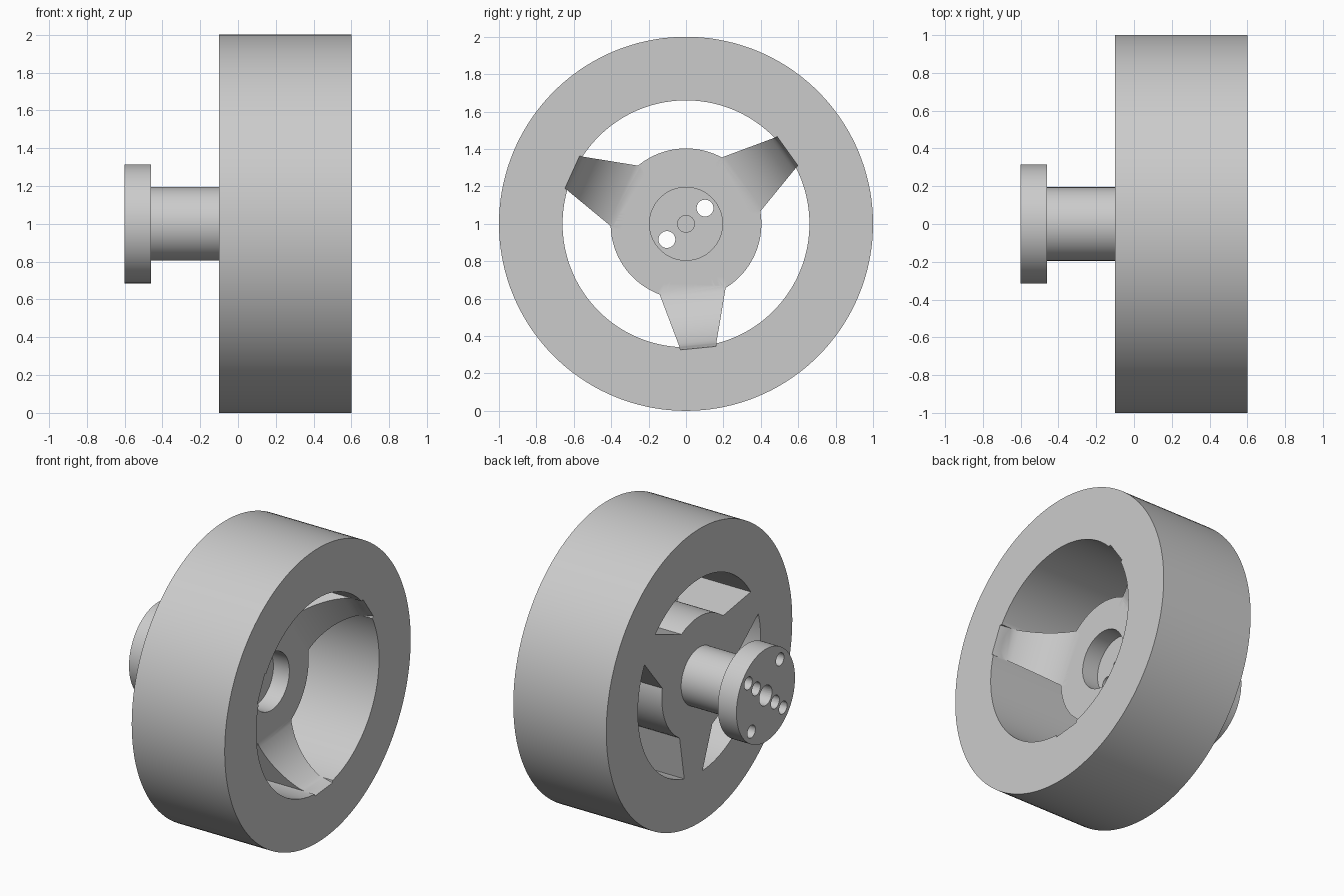
import bpy, bmesh
from math import sin, cos, radians, tau
from mathutils import Vector

cube = bpy.data.objects.get("Cube")
if cube:
    bpy.data.objects.remove(cube, do_unlink=True)

metal = bpy.data.materials.new("plain grey")
metal.use_nodes = True
GREY = (0.6, 0.6, 0.6, 1)
metal.diffuse_color = GREY
metal.node_tree.nodes["Principled BSDF"].inputs["Base Color"].default_value = GREY

BACK, FRONT, HUB_FRONT = -0.1, 0.6, 0.25
CENTRE = Vector((0, 0, 1))


def finish(name, bm):
    bmesh.ops.remove_doubles(bm, verts=bm.verts, dist=0.00001)
    bmesh.ops.recalc_face_normals(bm, faces=bm.faces)
    mesh = bpy.data.meshes.new(name)
    bm.to_mesh(mesh)
    bm.free()
    mesh.materials.append(metal)
    obj = bpy.data.objects.new(name, mesh)
    bpy.context.collection.objects.link(obj)
    return obj


def revolve(name, profile, closed=False, steps=144, centre=CENTRE):
    """Turn (radius, x) points around an axis parallel to x."""
    bm = bmesh.new()
    verts = [bm.verts.new(centre + Vector((x, r, 0))) for r, x in profile]
    edges = [bm.edges.new(pair) for pair in zip(verts, verts[1:])]
    if closed:
        edges.append(bm.edges.new((verts[-1], verts[0])))
    bmesh.ops.spin(bm, geom=verts + edges, cent=centre, axis=(1, 0, 0),
                   angle=tau, steps=steps, use_duplicate=False)
    return finish(name, bm)


def half_width(r):
    return 0.175 - 0.27 * (r - 0.37)


def tapered_prism(name, profile, angle):
    """Give a (radius, x) outline the tapering width of a spoke."""
    out = Vector((0, cos(angle), sin(angle)))
    side = Vector((0, -sin(angle), cos(angle)))
    bm = bmesh.new()
    rings = [[bm.verts.new(CENTRE + out * r + side * s * half_width(r) + Vector((x, 0, 0)))
              for r, x in profile] for s in (-1, 1)]
    for ring in rings:
        bm.faces.new(ring)
    n = len(profile)
    for i in range(n):
        j = (i + 1) % n
        bm.faces.new((rings[0][i], rings[0][j], rings[1][j], rings[1][i]))
    return finish(name, bm)


def combine(target, tools, operation):
    """Apply boolean tools to the target and discard them."""
    for tool in tools:
        mod = target.modifiers.new("combine", 'BOOLEAN')
        mod.operation, mod.solver, mod.object = operation, 'EXACT', tool
    graph = bpy.context.evaluated_depsgraph_get()
    mesh = bpy.data.meshes.new_from_object(target.evaluated_get(graph))
    target.modifiers.clear()
    target.data = mesh
    for tool in tools:
        bpy.data.objects.remove(tool, do_unlink=True)


def hole(radius, distance, angle, start, end):
    a = radians(angle)
    centre = CENTRE + Vector((0, cos(a), sin(a))) * distance
    return revolve("hole_cutter", [(0, start), (radius, start), (radius, end), (0, end)],
                   steps=32, centre=centre)


# Rim
wheel = revolve("wheel", [(0.66, BACK), (1, BACK), (1, FRONT), (0.66, FRONT)], closed=True)

# Hub with a round recess in its front
hub = revolve("hub", [(0, BACK), (0.403, BACK), (0.403, HUB_FRONT),
                      (0.195, HUB_FRONT), (0.195, 0.13), (0, 0.13)])

# Three spokes with a hollow-curved front, flaring out to the rim
BEND = 0.458
arc = []
for i in range(15):
    t = radians(15 + 50 * i / 14)
    arc.append((0.35 + BEND * (sin(t) - sin(radians(15))),
                HUB_FRONT + BEND * (cos(radians(15)) - cos(t))))
tip_r, tip_x = arc[-1]
spoke_outline = [(0.3, BACK), (0.3, HUB_FRONT)] + arc + [(0.668, FRONT), (0.72, FRONT), (0.72, BACK)]
notch_outline = [(0.6, tip_x), (tip_r, tip_x), (0.67, FRONT + 0.01), (0.6, FRONT + 0.01)]
angles = [radians(-84.4 + 120 * i) for i in range(3)]
spokes = [tapered_prism("spoke", spoke_outline, a) for a in angles]
combine(wheel, [hub] + spokes, 'UNION')
combine(wheel, [tapered_prism("notch_cutter", notch_outline, a) for a in angles], 'DIFFERENCE')

# Shaft with its mounting flange
shaft = revolve("shaft_and_flange", [(0, -0.6), (0.315, -0.6), (0.315, -0.46),
                                     (0.195, -0.46), (0.195, BACK), (0, BACK)])

# Bolt holes: three right through, four in the flange, and a wider centre mouth
TURN = 39.5
for part in (wheel, shaft):
    combine(part, [hole(0.045, 0, 0, -0.7, 0.2)]
            + [hole(0.045, 0.132, TURN + a, -0.7, 0.2) for a in (0, 180)], 'DIFFERENCE')
combine(shaft, [hole(0.043, 0.242, TURN + 90 * i, -0.7, -0.4) for i in range(4)]
        + [hole(0.068, 0, 0, -0.7, -0.5)], 'DIFFERENCE')

# Smooth the round walls and keep the rims crisp
for part in (wheel, shaft):
    bpy.ops.object.select_all(action='DESELECT')
    part.select_set(True)
    bpy.context.view_layer.objects.active = part
    bpy.ops.object.shade_smooth_by_angle(angle=radians(20))
